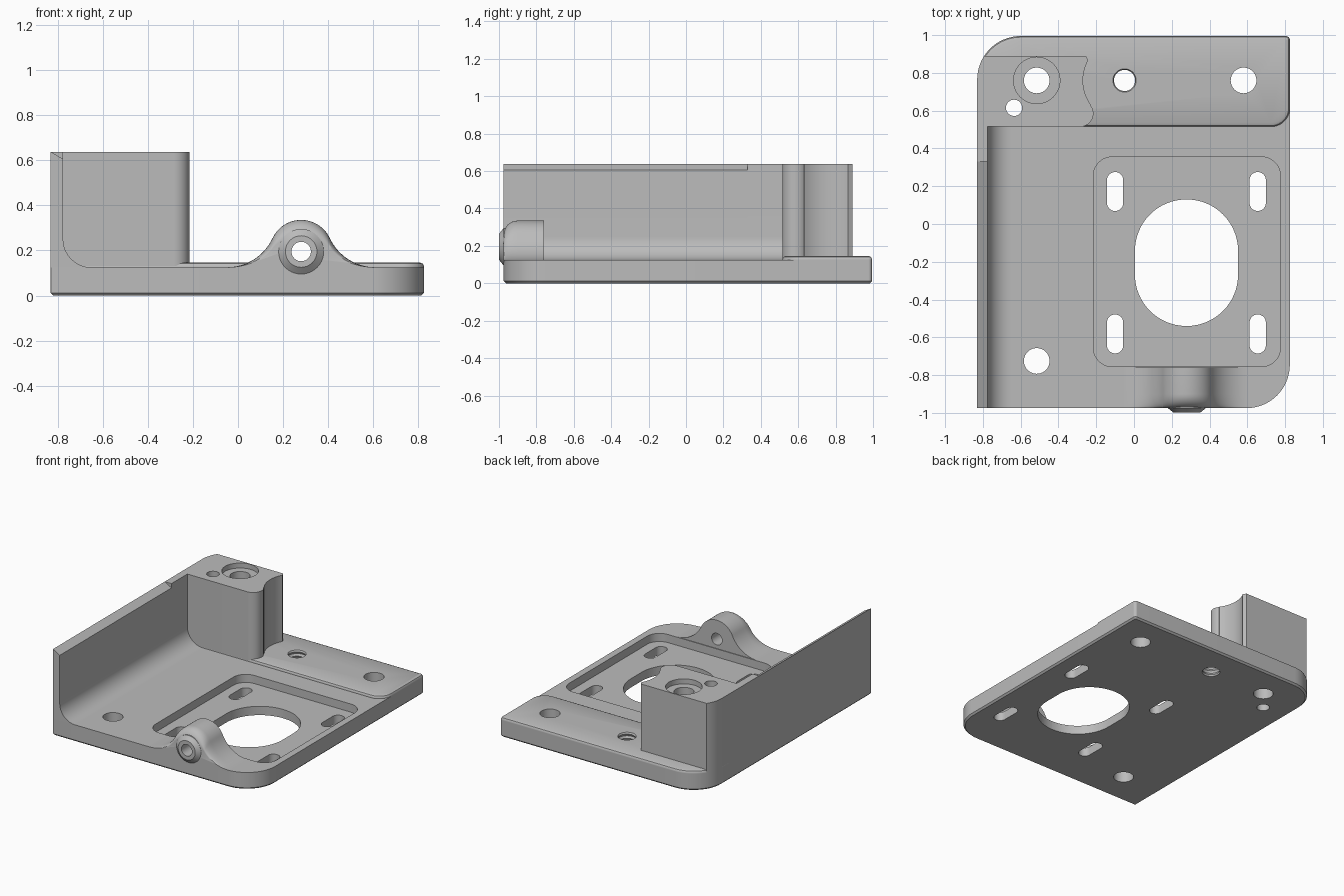
import bpy, bmesh
from math import sin, cos, radians, pi

cube = bpy.data.objects.get("Cube")
if cube:
    bpy.data.objects.remove(cube, do_unlink=True)

grey = bpy.data.materials.new("machined_grey")
grey.use_nodes = True
colour = (0.5, 0.5, 0.5, 1)
grey.diffuse_color = colour
grey.node_tree.nodes["Principled BSDF"].inputs["Base Color"].default_value = colour


def arc(cx, cy, r, a0, a1, n=16):
    steps = [radians(a0 + (a1 - a0) * i / n) for i in range(n + 1)]
    return [(cx + r * cos(a), cy + r * sin(a)) for a in steps]


def circle(cx, cy, r, n=40):
    return arc(cx, cy, r, 0, 360, n)[:-1]


def rounded(x0, x1, y0, y1, radii, inset=0):
    """Rounded rectangle; radii run front left, front right, back right, back left."""
    x0, x1, y0, y1 = x0 + inset, x1 - inset, y0 + inset, y1 - inset
    r = [max(v - inset, 0.002) for v in radii]
    return (arc(x0 + r[0], y0 + r[0], r[0], 180, 270)
            + arc(x1 - r[1], y0 + r[1], r[1], 270, 360)
            + arc(x1 - r[2], y1 - r[2], r[2], 0, 90)
            + arc(x0 + r[3], y1 - r[3], r[3], 90, 180))


def loft(name, rings):
    """Closed solid skinned through rings that share a point count."""
    bm = bmesh.new()
    loops = [[bm.verts.new(p) for p in ring] for ring in rings]
    n = len(loops[0])
    for a, b in zip(loops, loops[1:]):
        for i in range(n):
            j = (i + 1) % n
            bm.faces.new((a[i], a[j], b[j], b[i]))
    bm.faces.new(loops[0])
    bm.faces.new(loops[-1])
    bmesh.ops.recalc_face_normals(bm, faces=bm.faces)
    mesh = bpy.data.meshes.new(name)
    bm.to_mesh(mesh)
    bm.free()
    mesh.materials.append(grey)
    ob = bpy.data.objects.new(name, mesh)
    bpy.context.collection.objects.link(ob)
    return ob


def flat(points, z):
    return [(x, y, z) for x, y in points]


def upright(points, y):
    return [(x, y, z) for x, z in points]


def prism(name, points, z0, z1):
    return loft(name, [flat(points, z0), flat(points, z1)])


def cut(ob, cutters):
    bpy.context.view_layer.objects.active = ob
    for c in cutters:
        mod = ob.modifiers.new("cut", 'BOOLEAN')
        mod.operation = 'DIFFERENCE'
        mod.solver = 'EXACT'
        mod.object = c
        bpy.ops.object.modifier_apply(modifier=mod.name)


# Base plate with a small chamfer underneath
BASE = 0.125
plate_box = (-0.83, 0.825, -0.975, 0.995, (0, 0.23, 0.02, 0.23))
plate = loft("base_plate", [flat(rounded(*plate_box, inset=d), z)
                            for d, z in ((0.012, 0), (0, 0.012), (0, BASE))])

# Raised rear pad with a rounded upper edge
pad_box = (-0.83, 0.825, 0.515, 0.995, (0, 0.1, 0.02, 0.23))
pad = loft("rear_pad", [flat(rounded(*pad_box, inset=d), z) for d, z in
                        ((0, BASE), (0, 0.13), (0.006, 0.141), (0.02, 0.147))])

# Corner block, scooped around the threaded hole
block_outline = ([(-0.83, 0.515)] + arc(-0.285, 0.585, 0.07, -90, 40)
                 + arc(-0.05, 0.76, 0.22, 215, 151) + [(-0.255, 0.89)]
                 + arc(-0.6, 0.765, 0.23, 147, 180))
block = prism("corner_block", block_outline, BASE, 0.637)

# Left wall: sloped rim in front, level rim beside the block, cove at the foot
cove = arc(-0.65, 0.25, 0.125, 180, 270)


def wall(name, y0, y1, inner_top):
    profile = [(-0.83, BASE), (-0.83, 0.637), (-0.775, inner_top)] + cove
    return loft(name, [upright(profile, y0), upright(profile, y1)])


wall_front = wall("wall_front", -0.975, 0.33, 0.605)
wall_back = wall("wall_back", 0.33, 0.516, 0.637)

# Bell-shaped boss with a rounded front edge
MID, AXIS = 0.28, 0.195
bell = (arc(MID + 0.33, 0.349, 0.224, 270, 205)
        + arc(MID, AXIS, 0.14, 25, 155, 32)
        + arc(MID - 0.33, 0.349, 0.224, -25, -90))


def bell_ring(y, drop):
    k = 1 - drop / 0.21
    top = [(x, BASE + (z - BASE) * k) for x, z in bell]
    return upright([(MID + 0.33, 0.11)] + top + [(MID - 0.33, 0.11)], y)


edge = [i * pi / 16 for i in range(9)]
boss = loft("boss", [bell_ring(-0.76, 0)] + [
    bell_ring(-0.9 - 0.075 * sin(t), 0.075 * (1 - cos(t))) for t in edge])
spout = loft("spout", [upright(circle(MID, AXIS, r), y) for y, r in
                       ((-0.965, 0.1), (-0.975, 0.1), (-0.999, 0.07))])

# Cutters: round holes, slots, motor opening and pocket
bolt_holes = [prism("bolt_cutter", circle(x, y, r), -0.1, 0.8) for x, y, r in
              ((-0.515, 0.76, 0.068), (-0.635, 0.615, 0.043),
               (0.58, 0.76, 0.068), (-0.515, -0.725, 0.068))]
counterbore = prism("counterbore_cutter", circle(-0.515, 0.76, 0.123), 0.6, 0.8)
thread = loft("thread_cutter", [flat(circle(-0.05, 0.76, 0.064 if i % 2 else 0.056),
                                     -0.0213 + i * 0.0157) for i in range(13)])
slots = [prism("slot_cutter", rounded(x - 0.043, x + 0.043, y - 0.103, y + 0.103,
                                      [0.0425] * 4), -0.1, 0.3)
         for x in (-0.1, 0.655) for y in (0.172, -0.582)]
opening = prism("opening_cutter", rounded(0.005, 0.551, -0.54, 0.13, [0.272] * 4),
                -0.1, 0.3)
pocket = prism("pocket_cutter", rounded(-0.215, 0.775, -0.755, 0.355, [0.1] * 4),
               0.065, 0.3)
bore = loft("bore_cutter", [upright(circle(MID, AXIS, 0.043), y) for y in (-1.1, -0.7)])

cut(plate, [pocket, opening, thread] + slots + bolt_holes)
cut(pad, [thread] + bolt_holes[:3])
cut(block, [counterbore] + bolt_holes[:2])
cut(boss, [bore])
cut(spout, [bore])
for c in bolt_holes + slots + [counterbore, thread, opening, pocket, bore]:
    bpy.data.objects.remove(c, do_unlink=True)

# Smooth the curved faces and keep the machined edges crisp
bpy.ops.object.select_all(action='DESELECT')
for ob in (plate, pad, block, wall_front, wall_back, boss, spout):
    ob.select_set(True)
bpy.context.view_layer.objects.active = plate
bpy.ops.object.shade_smooth_by_angle(angle=radians(30))
